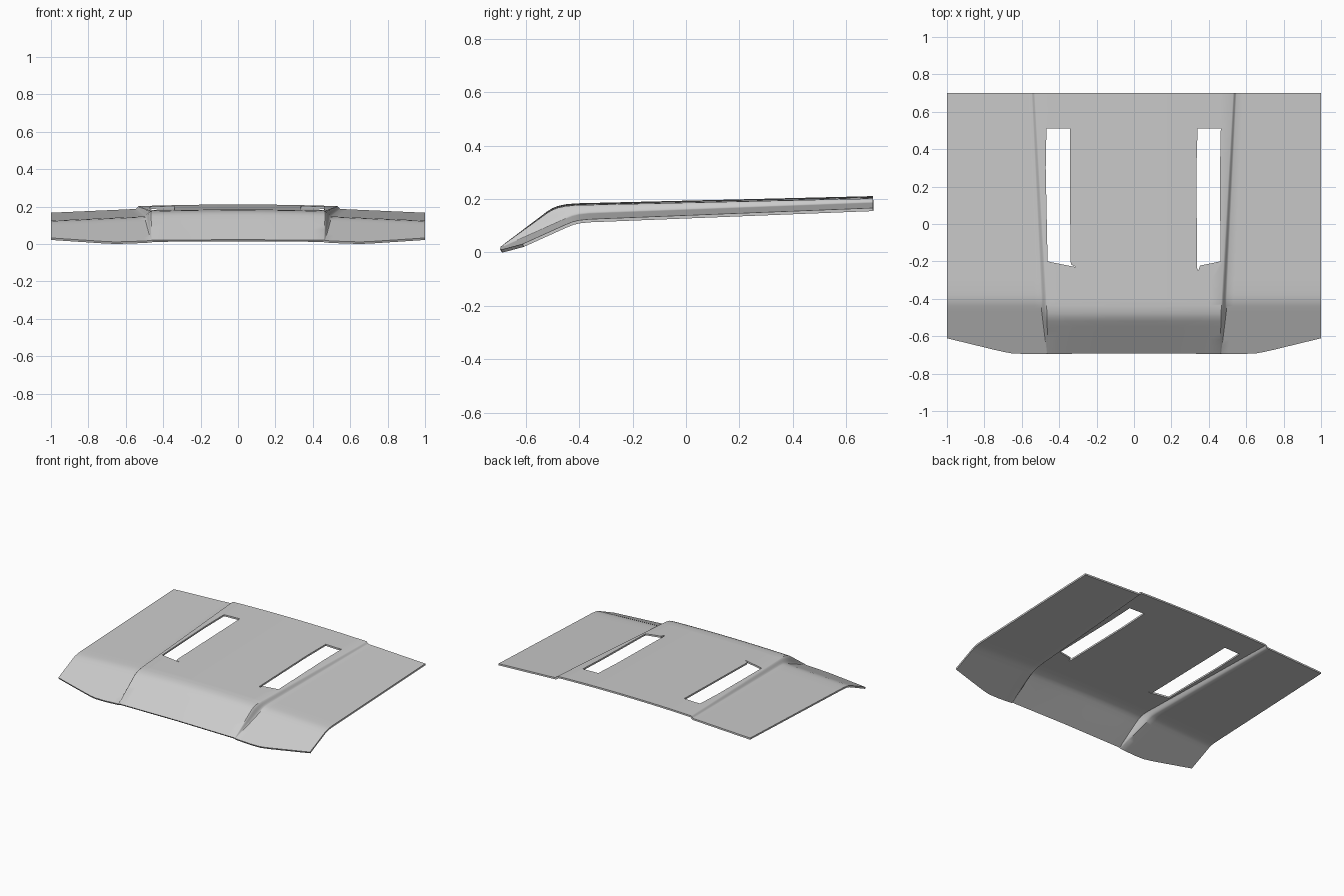
import bpy, bmesh

if "Cube" in bpy.data.objects:
    bpy.data.objects.remove(bpy.data.objects["Cube"])

# Height profiles (y, z) of the raised centre and of the lower side wings
CENTRE = [(-.70, .021), (-.52, .150), (-.50, .162), (-.48, .170), (-.45, .1765), (-.41, .180), (.70, .207)]
WING = [(-.70, .018), (-.45, .131), (-.425, .141), (-.40, .147), (-.36, .151), (.70, .193)]
THICK = 0.012


def interp(points, v):
    for (a, za), (b, zb) in zip(points, points[1:]):
        if v <= b:
            break
    return za + (zb - za) * (v - a) / (b - a)


def crease(y):
    return interp([(-.70, .46), (-.40, .468), (.70, .53)], y)


def front_edge(x):
    return interp([(0, -.692), (.58, -.695), (.66, -.691), (.72, -.679), (1, -.611)], abs(x))


def column_x(col, y):
    """Columns 0-1 span the raised panel, 1-2 the step, 2-3 the wing."""
    c = crease(y)
    w = interp([(-.70, .006), (-.46, .028), (.70, .018)], y)
    if col <= 1:
        return col * c
    if col <= 2:
        return c + (col - 1) * w
    return c + w + (col - 2) * (1 - c - w)


def height(col, x, y):
    fade = min(1, max(0, (y + .7) / .2))
    centre = interp(CENTRE, y) + .008 * fade * (1 - (x / .5) ** 2)
    wing = interp(WING, y) - .022 * (x - .5) / .5
    t = min(1, max(0, col - 1))
    t = t * t * (3 - 2 * t)
    return centre * (1 - t) + wing * t


# Hood skin as a grid following the creases
half = [i / 8 for i in range(9)] + [1.2, 1.4, 1.6, 1.8] + [2 + i / 14 for i in range(15)]
cols = [(-1, c) for c in reversed(half[1:])] + [(1, c) for c in half]
rows = [-.70, -.66, -.62, -.58, -.55, -.52, -.50, -.48, -.465, -.45, -.437, -.425,
        -.41, -.40, -.38, -.36, -.30, -.2, -.1, 0, .1, .2, .3, .4, .5, .6, .70]

bm = bmesh.new()
grid = []
for r in rows:
    line = []
    for side, c in cols:
        x = column_x(c, r)
        y = r
        if r < -.5:
            y = -.5 + (r + .5) / .2 * (-.5 - front_edge(x))
        line.append(bm.verts.new((side * x, y, height(c, x, y))))
    grid.append(line)
for a, b in zip(grid, grid[1:]):
    for i in range(len(cols) - 1):
        bm.faces.new((a[i], a[i + 1], b[i + 1], b[i]))
mesh = bpy.data.meshes.new("hood_panel")
bm.to_mesh(mesh)
bm.free()
hood = bpy.data.objects.new("hood_panel", mesh)
bpy.context.collection.objects.link(hood)
solid = hood.modifiers.new("sheet_thickness", 'SOLIDIFY')
solid.thickness = THICK
solid.offset = -1


def slot_cutter(name, outline):
    b = bmesh.new()
    face = b.faces.new([b.verts.new((x, y, -.1)) for x, y in outline])
    top = bmesh.ops.extrude_face_region(b, geom=[face])
    bmesh.ops.translate(b, vec=(0, 0, .6),
                        verts=[g for g in top['geom'] if isinstance(g, bmesh.types.BMVert)])
    bmesh.ops.recalc_face_normals(b, faces=b.faces)
    m = bpy.data.meshes.new(name)
    b.to_mesh(m)
    b.free()
    ob = bpy.data.objects.new(name, m)
    bpy.context.collection.objects.link(ob)
    ob.hide_render = True
    return ob


# Two vent slots with slightly notched front ends
cutters = [
    slot_cutter("left_slot_cutter", [(-.462, -.20), (-.305, -.232), (-.335, -.218), (-.34, -.20),
                                     (-.343, .51), (-.468, .51), (-.472, .30)]),
    slot_cutter("right_slot_cutter", [(.337, -.235), (.344, -.25), (.353, -.222), (.462, -.20),
                                      (.46, .30), (.464, .51), (.340, .51), (.334, .30)]),
]
for c in cutters:
    cut = hood.modifiers.new(c.name, 'BOOLEAN')
    cut.operation = 'DIFFERENCE'
    cut.solver = 'EXACT'
    cut.object = c

# Bake modifiers, drop the cutters, smooth shading with sharp edges
bpy.context.view_layer.objects.active = hood
hood.select_set(True)
for m in list(hood.modifiers):
    bpy.ops.object.modifier_apply(modifier=m.name)
for c in cutters:
    bpy.data.objects.remove(c)
low = min(v.co.z for v in hood.data.vertices)
for v in hood.data.vertices:
    v.co.z -= low
bpy.ops.object.shade_smooth_by_angle(angle=0.6)
